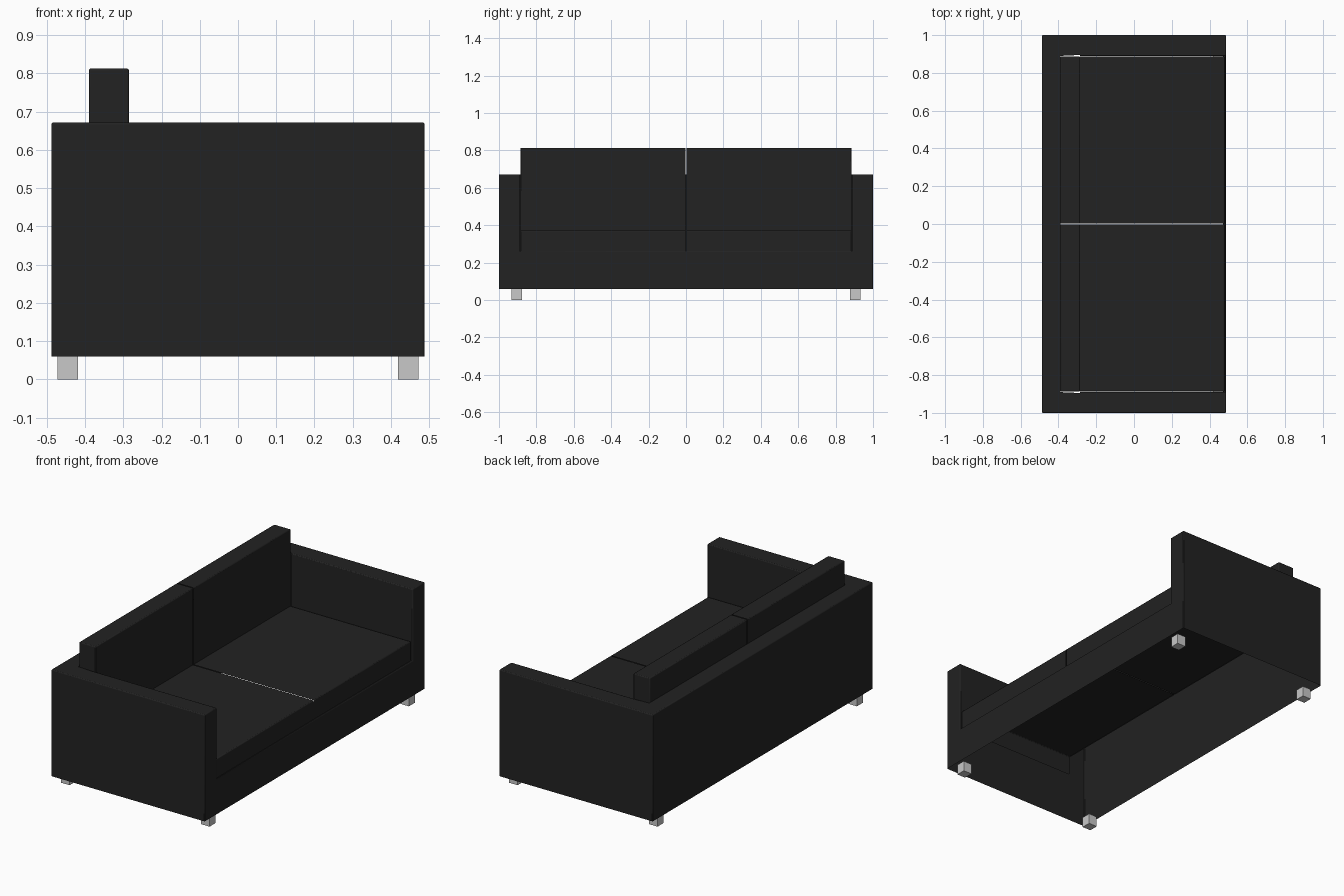
import bpy
import bmesh

cube = bpy.data.objects.get("Cube")
if cube:
    bpy.data.objects.remove(cube)


def material(name, rgb, roughness):
    m = bpy.data.materials.new(name)
    m.use_nodes = True
    m.diffuse_color = (*rgb, 1)
    node = m.node_tree.nodes["Principled BSDF"]
    node.inputs["Base Color"].default_value = (*rgb, 1)
    node.inputs["Roughness"].default_value = roughness
    return m


leather = material("black upholstery", (0.016, 0.016, 0.016), 0.8)
metal = material("light grey legs", (0.58, 0.58, 0.58), 0.5)


def skin(name, polygons, mat, bevel=0.0):
    """Join polygons that share corners into one open shell."""
    bm = bmesh.new()
    corners = {}
    for polygon in polygons:
        verts = []
        for co in polygon:
            key = tuple(round(c, 4) for c in co)
            if key not in corners:
                corners[key] = bm.verts.new(key)
            verts.append(corners[key])
        bm.faces.new(verts)
    bmesh.ops.recalc_face_normals(bm, faces=bm.faces)
    mesh = bpy.data.meshes.new(name)
    bm.to_mesh(mesh)
    bm.free()
    mesh.materials.append(mat)
    obj = bpy.data.objects.new(name, mesh)
    bpy.context.collection.objects.link(obj)
    if bevel:
        mod = obj.modifiers.new("soft edges", 'BEVEL')
        mod.width = bevel
        mod.segments = 2
        mod.limit_method = 'ANGLE'
    bpy.ops.object.select_all(action='DESELECT')
    obj.select_set(True)
    bpy.context.view_layer.objects.active = obj
    bpy.ops.object.shade_smooth_by_angle()
    return obj


def x_wall(x, y0, y1, z0, z1):
    return [(x, y0, z0), (x, y1, z0), (x, y1, z1), (x, y0, z1)]


def y_wall(y, x0, x1, z0, z1):
    return [(x0, y, z0), (x1, y, z0), (x1, y, z1), (x0, y, z1)]


def slab(z, x0, x1, y0, y1):
    return [(x0, y0, z), (x1, y0, z), (x1, y1, z), (x0, y1, z)]


# Main dimensions; the seat faces +x
DEPTH, LENGTH, INNER = 0.488, 1.0, 0.89
BACK_REAR, BACK_FRONT, SEAT_FRONT = -0.39, -0.285, 0.48
BASE, RAIL, SEAT, ARM, BACK = 0.06, 0.262, 0.372, 0.672, 0.813

# Frame: arms, back panel and front rail, hollow underneath
half_top = [(DEPTH, INNER), (BACK_FRONT, INNER), (BACK_REAR, INNER)]
top = [(DEPTH, LENGTH), (-DEPTH, LENGTH), (-DEPTH, -LENGTH), (DEPTH, -LENGTH)]
top += [(x, -y) for x, y in half_top] + half_top[::-1]
half_front = [(LENGTH, BASE), (LENGTH, ARM), (INNER, ARM), (INNER, RAIL)]
front = half_front + [(-y, z) for y, z in half_front[::-1]]
frame = [
    [(x, y, ARM) for x, y in top],
    [(DEPTH, y, z) for y, z in front],
    x_wall(-DEPTH, -LENGTH, LENGTH, BASE, ARM),
    slab(RAIL, SEAT_FRONT - 0.01, DEPTH, -INNER, INNER),
]
for side in (1, -1):
    frame.append(y_wall(side * LENGTH, -DEPTH, DEPTH, BASE, ARM))
    frame.append(y_wall(side * INNER, BACK_FRONT, DEPTH, RAIL, ARM))
skin("sofa_frame", frame, leather, 0.005)

# Seat and back cushions, mirrored about the middle seam
for label, side in (("left", 1), ("right", -1)):
    a, b = side * 0.002, side * (INNER - 0.004)
    skin(label + "_seat_cushion", [
        slab(SEAT, BACK_FRONT, SEAT_FRONT, a, b),
        x_wall(SEAT_FRONT, a, b, RAIL, SEAT),
        y_wall(b, BACK_FRONT, SEAT_FRONT, RAIL, SEAT),
    ], leather, 0.005)
    skin(label + "_back_cushion", [
        slab(BACK, BACK_REAR, BACK_FRONT, a, b),
        x_wall(BACK_FRONT, a, b, SEAT - 0.005, BACK),
        x_wall(BACK_REAR, a, b, ARM - 0.01, BACK),
        [(BACK_REAR, b, ARM - 0.01), (BACK_FRONT, b, SEAT - 0.005),
         (BACK_FRONT, b, BACK), (BACK_REAR, b, BACK)],
    ], leather, 0.005)

# Four square block legs
R = 0.027
for end, sx in (("front", 1), ("rear", -1)):
    for label, sy in (("left", 1), ("right", -1)):
        x, y = sx * 0.445, sy * 0.905
        box = [slab(z, x - R, x + R, y - R, y + R) for z in (0, BASE)]
        for d in (-R, R):
            box.append(x_wall(x + d, y - R, y + R, 0, BASE))
            box.append(y_wall(y + d, x - R, x + R, 0, BASE))
        skin(f"{end}_{label}_leg", box, metal)
